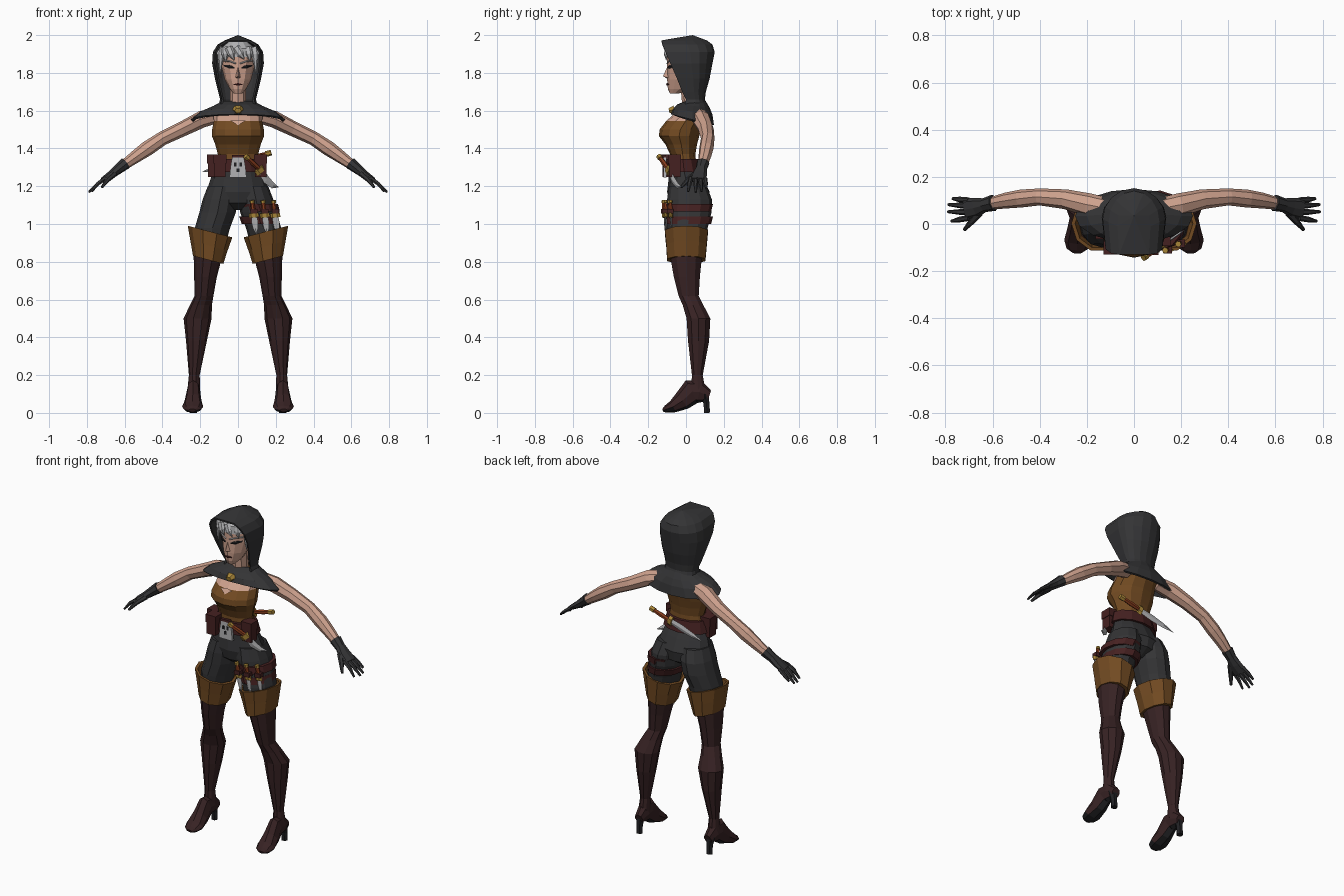
import bpy, bmesh, math
from mathutils import Vector as V

def mat(name, *rgb):
    m = bpy.data.materials.new(name)
    m.diffuse_color = (*rgb, 1)
    return m

CLOTH = mat("charcoal cloth", .034, .034, .036)
SKIN = mat("skin", .62, .36, .27)
LEATHER = mat("brown leather", .17, .07, .016)
BOOT = mat("dark maroon leather", .038, .016, .017)
BELT = mat("belt maroon", .06, .015, .015)
SILVER = mat("silver", .45, .45, .46)
GOLD = mat("gold", .40, .24, .04)
GRIP = mat("red grip", .24, .045, .012)
BLACK = mat("black", .014, .014, .016)

def build(name, verts, faces, m):
    me = bpy.data.meshes.new(name)
    bm = bmesh.new()
    vs = [bm.verts.new(v) for v in verts]
    for f in faces:
        bm.faces.new([vs[i] for i in f])
    bmesh.ops.recalc_face_normals(bm, faces=bm.faces)
    bm.to_mesh(me)
    bm.free()
    me.materials.append(m)
    ob = bpy.data.objects.new(name, me)
    bpy.context.collection.objects.link(ob)
    return ob

def loft(name, rings, m, cap=True):
    n = len(rings[0])
    faces = [(r*n+i, r*n+(i+1) % n, (r+1)*n+(i+1) % n, (r+1)*n+i)
             for r in range(len(rings)-1) for i in range(n)]
    if cap:
        faces += [tuple(range(n)), tuple(range((len(rings)-1)*n, len(rings)*n))]
    return build(name, [p for r in rings for p in r], faces, m)

def ring(z, x0, x1, y0, y1, n=12, tx=0, ty=0):
    """Horizontal oval between x0..x1 and y0..y1, optionally tilted."""
    cx, cy, rx, ry = (x0+x1)/2, (y0+y1)/2, abs(x1-x0)/2, (y1-y0)/2
    out = []
    for i in range(n):
        a = 2*math.pi*i/n
        dx, dy = rx*math.cos(a), ry*math.sin(a)
        out.append(V((cx+dx, cy+dy, z+tx*dx+ty*dy)))
    return out

def body(name, rows, m, n=12):
    """Stack of centred ovals given as z, half width, front y, back y."""
    return loft(name, [ring(z, -w, w, a, b, n) for z, w, a, b in rows], m)

def limb(name, rows, m, s, n=10, tx=0):
    """Stack of off-centre ovals given as z, inner x, outer x, front y, back y."""
    return loft(name, [ring(z, s*a, s*b, c, d, n, tx*s) for z, a, b, c, d in rows], m)

def tube(name, pts, radii, m, n=8, up=(0, 0, 1), square=False):
    """Sweep an oval (side radius, up radius) along the points."""
    pts, up, rings = [V(p) for p in pts], V(up), []
    for i, p in enumerate(pts):
        d = (pts[min(i+1, len(pts)-1)] - pts[max(i-1, 0)]).normalized()
        side = d.cross(up).normalized()
        u = side.cross(d)
        a, b = radii[i]
        off = math.pi/4 if square else 0
        k = math.sqrt(2) if square else 1
        rings.append([p + side*(a*k*math.cos(t)) + u*(b*k*math.sin(t))
                      for t in (2*math.pi*j/n + off for j in range(n))])
    return loft(name, rings, m)

def box(name, lo, hi, m):
    c = [(a+b)/2 for a, b in zip(lo, hi)]
    r = ((hi[0]-lo[0])/2, (hi[1]-lo[1])/2)
    return tube(name, [(c[0], c[1], lo[2]), (c[0], c[1], hi[2])], [r, r], m, 4, (0, 1, 0), True)

def paint(ob, m, rule):
    ob.data.materials.append(m)
    for p in ob.data.polygons:
        if rule(p.center, p.normal):
            p.material_index = 1

def knife(name, start, tip, grip, r, bend=0.0, up=(0, 1, 0)):
    a, b = V(start), V(tip)
    at = lambda t: a + (b-a)*t + V((0, 0, bend*math.sin(math.pi*max(0, (t-grip)/(1-grip)))))
    L = (b-a).length
    tube(name+"_pommel", [at(-.03), at(.05)], [(r*1.1, r*1.1)]*2, GOLD, 6, up)
    tube(name+"_grip", [at(.04), at(grip*.5), at(grip)], [(r*.8, r*.8), (r, r), (r*.8, r*.8)], GRIP, 6, up)
    tube(name+"_guard", [at(grip-.012/L), at(grip+.012/L)], [(r*2.2, r)]*2, GOLD, 6, up)
    ts = [grip, grip+(1-grip)*.35, grip+(1-grip)*.7, 1]
    tube(name+"_blade", [at(t) for t in ts], [(r*1.2, r*.4), (r*1.5, r*.4), (r*1.1, r*.35), (.001, .001)],
         SILVER, 4, up)

# torso with neckline, neck
bodice = body("bodice", [(1.24, .135, -.08, .07), (1.30, .125, -.085, .055), (1.37, .107, -.085, .05),
                         (1.42, .12, -.108, .058), (1.465, .138, -.143, .07), (1.50, .137, -.14, .08),
                         (1.545, .128, -.105, .10), (1.59, .13, -.055, .11), (1.63, .05, -.01, .09)], LEATHER)
paint(bodice, SKIN, lambda c, n: c.z > 1.545 and c.y < .03)
build("neckline", [(-.04, -.113, 1.547), (0, -.128, 1.522), (.04, -.113, 1.547), (0, -.108, 1.552)],
      [(0, 1, 2, 3)], SKIN)
body("neck", [(1.57, .06, -.03, .08), (1.63, .042, -.02, .07), (1.74, .042, -.03, .07)], SKIN, 8)

# head
body("head", [(1.69, .022, -.085, -.04), (1.715, .044, -.096, .03), (1.765, .07, -.1, .07), (1.83, .087, -.1, .1),
              (1.89, .088, -.1, .1), (1.945, .06, -.075, .08)], SKIN)
build("nose", [(0, -.096, 1.84), (-.014, -.095, 1.775), (.014, -.095, 1.775), (0, -.122, 1.782), (0, -.09, 1.765)],
      [(0, 1, 3), (0, 3, 2), (1, 4, 3), (3, 4, 2)], SKIN)
tube("lips", [(-.024, -.093, 1.738), (0, -.1, 1.74), (.024, -.093, 1.738)], [(.003, .003), (.005, .007), (.003, .003)], BELT, 6)
for s in (1, -1):
    tube("eye", [(s*.018, -.096, 1.826), (s*.044, -.088, 1.832), (s*.072, -.06, 1.838)],
         [(.003, .004), (.005, .010), (.003, .004)], BLACK, 6)
    tube("eyebrow", [(s*.012, -.1, 1.85), (s*.045, -.09, 1.862), (s*.075, -.058, 1.864)], [(.004, .004)]*3, SILVER, 4)

# hair and fringe
body("hair", [(1.885, .097, -.104, .1), (1.93, .09, -.102, .1), (1.965, .05, -.07, .07)], SILVER)
for x0, x1, y, z in ((-.05, -.02, -.104, 1.865), (-.01, .035, -.104, 1.87), (.05, .065, -.085, 1.86),
                     (-.07, -.065, -.085, 1.855), (.085, .096, -.055, 1.79), (-.085, -.096, -.055, 1.79)):
    tube("hair_lock", [(x0, y+.01, 1.935), ((x0+x1)/2, y-.002, 1.9), (x1, y, z)],
         [(.022, .012), (.02, .012), (.001, .001)], SILVER, 6, (0, 1, 0))

# hood: open-fronted rows closed by a fan at the crown
rows = [(1.62, .105, -.01, .115), (1.66, .095, .0, .10), (1.70, .105, -.02, .105), (1.77, .122, -.048, .125),
        (1.85, .137, -.083, .14), (1.91, .133, -.108, .152), (1.95, .108, -.124, .14), (1.972, .07, -.13, .11)]
verts = []
for z, w, yf, yb in rows:
    ym = (yf+yb)/2
    arc = [(w*math.cos(math.pi*i/8), ym+(yb-ym)*math.sin(math.pi*i/8), z) for i in range(9)]
    verts += [(w*.9, yf, z)] + arc + [(-w*.9, yf, z)]
k, top = 11, 11*(len(rows)-1)
faces = [(r*k+i, r*k+i+1, (r+1)*k+i+1, (r+1)*k+i) for r in range(len(rows)-1) for i in range(k-1)]
faces += [(top+i, top+(i+1) % k, top+k) for i in range(k)]
hood = build("hood", verts + [(0, .035, 2.0)], faces, CLOTH)
mod = hood.modifiers.new("thickness", 'SOLIDIFY')
mod.thickness, mod.offset = .01, -1

# capelet and clasp
cape = loft("capelet", [ring(1.65, -.085, .085, -.005, .105, 16), ring(1.625, -.13, .13, -.045, .125, 16, ty=-.1),
                        ring(1.595, -.20, .20, -.07, .14, 16, ty=-.15), ring(1.553, -.25, .25, -.08, .148, 16, ty=-.25)],
            CLOTH, False)
mod = cape.modifiers.new("thickness", 'SOLIDIFY')
mod.thickness, mod.offset = .012, -1
tube("clasp", [(0, -.062, 1.605), (0, -.09, 1.60)], [(.032, .026), (.018, .014)], GOLD, 6)

# shorts and belt
body("shorts_hips", [(1.30, .122, -.088, .057), (1.24, .145, -.092, .09), (1.17, .168, -.1, .125),
                     (1.11, .15, -.085, .115), (1.075, .05, -.04, .06)], CLOTH)
body("belt", [(1.275, .146, -.104, .085), (1.345, .128, -.104, .07)], BELT)
tube("buckle", [(0, -.112, 1.245), (0, -.112, 1.30), (0, -.112, 1.36)], [(.045, .008), (.04, .008), (.03, .008)],
     SILVER, 4, (0, 1, 0), True)
for x, z in ((-.014, 1.315), (.014, 1.315), (0, 1.285)):
    box("buckle_mark", (x-.007, -.123, z-.01), (x+.007, -.119, z+.01), BLACK)
box("buckle_bar", (-.032, -.124, 1.352), (.032, -.106, 1.366), BELT)
for i, (x, y) in enumerate(((-.095, -.095), (-.13, -.03), (.12, -.06))):
    box("belt_pouch", (x-.03, y-.03, 1.25), (x+.03, y+.03, 1.355), BELT)
    box("pouch_flap", (x-.034, y-.034, 1.32), (x+.034, y+.034, 1.368), BELT)

for s in (1, -1):
    # legs
    limb("shorts_leg", [(1.20, .0, .16, -.09, .11), (1.13, .003, .187, -.1, .137), (1.06, .012, .205, -.1, .135),
                        (.98, .042, .228, -.1, .115), (.88, .07, .235, -.09, .1)], CLOTH, s, 12)
    limb("boot_shaft", [(.92, .075, .235, -.09, .1), (.84, .08, .235, -.09, .09), (.72, .112, .232, -.068, .077),
                        (.62, .13, .23, -.042, .07), (.57, .138, .255, -.02, .095), (.50, .14, .288, .0, .132),
                        (.38, .165, .275, .008, .125), (.20, .203, .26, .03, .09), (.12, .20, .268, .025, .105)], BOOT, s)
    limb("boot_cuff", [(.81, .078, .238, -.105, .108), (.885, .055, .252, -.11, .115), (.96, .03, .266, -.118, .122),
                       (.96, .045, .25, -.104, .108), (.90, .07, .235, -.09, .1)], LEATHER, s, 10, .26)
    # foot with arched sole, heel
    foot = [(.122, .06, .12, .026), (.07, .05, .17, .036), (.03, .045, .18, .036),
            (-.02, .012, .115, .045), (-.07, .0, .065, .056), (-.105, .0, .04, .045), (-.122, .004, .022, .02)]
    f = tube("foot", [(s*(.236-.04*(y-.03)), y, (a+b)/2) for y, a, b, w in foot],
             [(w, (b-a)/2) for y, a, b, w in foot], BOOT, 8)
    paint(f, BLACK, lambda c, n: n.z < -.6)
    tube("boot_heel", [(s*.236, .112, 0), (s*.236, .108, .05), (s*.236, .1, .1)],
         [(.02, .018), (.02, .018), (.03, .025)], BLACK, 6, (0, 1, 0))
    # arms
    tube("arm", [(s*.11, .065, 1.575), (s*.19, .08, 1.555), (s*.29, .105, 1.505), (s*.40, .115, 1.453),
                 (s*.48, .108, 1.40), (s*.54, .1, 1.358), (s*.62, .085, 1.30)],
         [(.045, .04), (.05, .045), (.042, .04), (.036, .037), (.038, .04), (.034, .034), (.025, .025)], SKIN)
    # gloves
    tube("glove", [(s*.595, .09, 1.322), (s*.635, .08, 1.29), (s*.67, .07, 1.262), (s*.715, .062, 1.232)],
         [(.035, .033), (.03, .027), (.042, .022), (.046, .016)], CLOTH)
    for y0, y1, x1, z1 in ((.10, .108, .77, 1.19), (.076, .082, .788, 1.172), (.05, .052, .79, 1.168), (.026, .012, .775, 1.172)):
        tube("finger", [(s*.70, y0, 1.243), (s*.74, (y0+y1)/2, 1.215), (s*x1, y1, z1)],
             [(.013, .012), (.012, .011), (.006, .006)], CLOTH, 6)
    tube("thumb", [(s*.655, .05, 1.265), (s*.69, .01, 1.235), (s*.72, -.025, 1.195)],
         [(.018, .016), (.014, .013), (.007, .007)], CLOTH, 6)

# daggers at the belt and thigh knives on their straps
knife("back_dagger", (.165, .09, 1.375), (-.19, .11, 1.275), .36, .014, up=(0, 1, 0))
knife("curved_dagger", (.045, -.14, 1.355), (.215, -.025, 1.195), .42, .014, -.025, up=(.5, -1, 0))
for z in (1.02, 1.085):
    limb("thigh_strap", [(z-.02, .02, .222, -.108, .133), (z+.02, .006, .212, -.108, .143)], BELT, 1, 12)
for x, y in ((.085, -.118), (.143, -.112), (.198, -.085)):
    knife("thigh_knife", (x-.01, y, 1.12), (x+.012, y+.01, .945), .42, .012, up=(.2, 1, 0))
    box("knife_loop", (x-.018, y-.014, 1.055), (x+.018, y+.02, 1.08), BELT)
